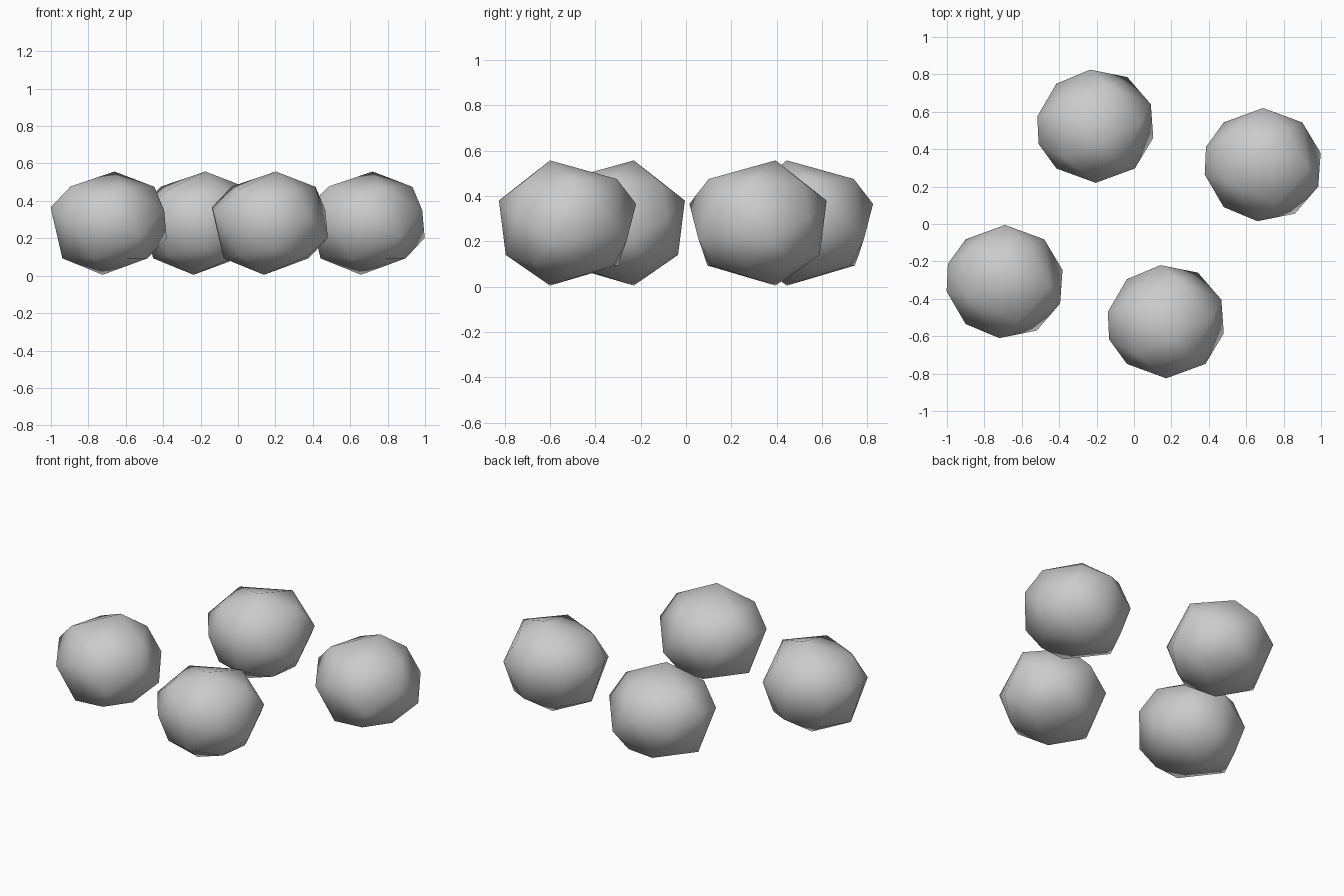
import bpy, bmesh

if "Cube" in bpy.data.objects:
    bpy.data.objects.remove(bpy.data.objects["Cube"])

# Plain grey for every stone
grey = bpy.data.materials.new("light_grey")
grey.diffuse_color = (0.6, 0.6, 0.6, 1)
grey.use_nodes = True
grey.node_tree.nodes["Principled BSDF"].inputs["Base Color"].default_value = grey.diffuse_color

# Corner points of one faceted stone, around its centre
CORNERS = [
    (.03, -.08, .277),                                             # top
    (.243, .02, .195), (.07, .215, .195), (-.206, .08, .197),      # upper ring
    (-.17, -.17, .178), (.13, -.2, .18),
    (-.03, .30, .085), (.295, .115, .07), (-.312, .05, .085),      # waist
    (-.305, -.097, .07), (0, -.305, .10), (.21, -.228, .03),
    (-.21, -.228, 0), (-.21, .225, 0), (.17, .26, -.07), (.308, -.064, -.078),
    (.03, -.275, -.14), (-.08, .22, -.187), (.206, .05, -.187),    # lower ring
    (-.249, 0, -.187), (-.17, -.18, -.17), (.19, -.15, -.18), (.1, .2, -.187),
    (-.033, -.08, -.275),                                          # bottom
]


def stone(name, x, y, flip):
    """Hull of the corners at (x, y); flip = -1 mirrors front to back."""
    bm = bmesh.new()
    for cx, cy, cz in CORNERS:
        bm.verts.new((cx, cy * flip, cz))
    bmesh.ops.convex_hull(bm, input=bm.verts)
    bmesh.ops.recalc_face_normals(bm, faces=bm.faces)
    for f in bm.faces:
        f.smooth = True
    mesh = bpy.data.meshes.new(name)
    bm.to_mesh(mesh)
    bm.free()
    mesh.materials.append(grey)
    ob = bpy.data.objects.new(name, mesh)
    ob.location = (x, y, .28)
    bpy.context.collection.objects.link(ob)


# Four stones, alternating mirrored copies
stone("left_stone", -.69, -.31, -1)
stone("back_stone", -.205, .525, 1)
stone("right_stone", .69, .315, -1)
stone("front_stone", .172, -.52, 1)
